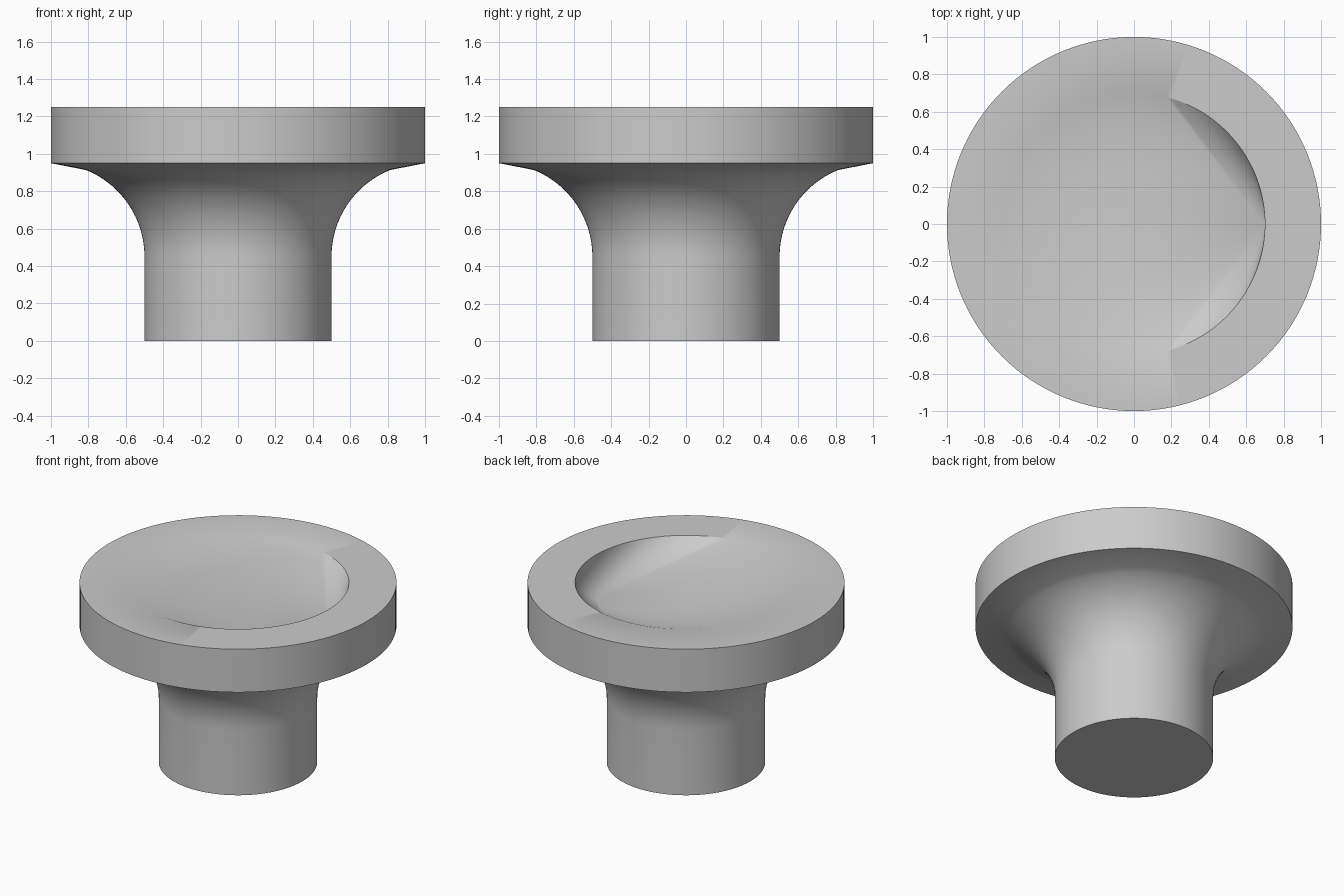
import bpy, bmesh, math

cube = bpy.data.objects.get("Cube")
if cube:
    bpy.data.objects.remove(cube, do_unlink=True)

SEGMENTS = 128
grey = bpy.data.materials.new("light grey")
grey.use_nodes = True
colour = (0.6, 0.6, 0.6, 1)
grey.diffuse_color = colour
grey.node_tree.nodes["Principled BSDF"].inputs["Base Color"].default_value = colour

# Outside profile: stem, concave flare, flange wall, flat rim
arc = [math.radians(68 * i / 16) for i in range(17)]
profile = [(0.5, 0)]
profile += [(1 - 0.5 * math.cos(a), 0.45 + 0.5 * math.sin(a)) for a in arc]
profile += [(1, 0.95), (1, 1.25), (0.7, 1.25)]

bm = bmesh.new()
angles = [math.tau * i / SEGMENTS for i in range(SEGMENTS)]
rings = [[bm.verts.new((r * math.cos(a), r * math.sin(a), z)) for a in angles]
         for r, z in profile]
for lower, upper in zip(rings, rings[1:]):
    for i in range(SEGMENTS):
        j = (i + 1) % SEGMENTS
        bm.faces.new((lower[i], lower[j], upper[j], upper[i]))

# Flat underside of the stem
bm.faces.new(rings[0][::-1])

# Off-centre conical recess with its deepest point under the rim
deepest = bm.verts.new((0.699, 0, 0.95))
rim = rings[-1]
for i in range(SEGMENTS):
    bm.faces.new((rim[i], rim[(i + 1) % SEGMENTS], deepest))

mesh = bpy.data.meshes.new("flared_knob")
bm.to_mesh(mesh)
bm.free()
mesh.materials.append(grey)
knob = bpy.data.objects.new("flared_knob", mesh)
bpy.context.collection.objects.link(knob)
bpy.context.view_layer.objects.active = knob
knob.select_set(True)
bpy.ops.object.shade_smooth_by_angle(angle=math.radians(30))
